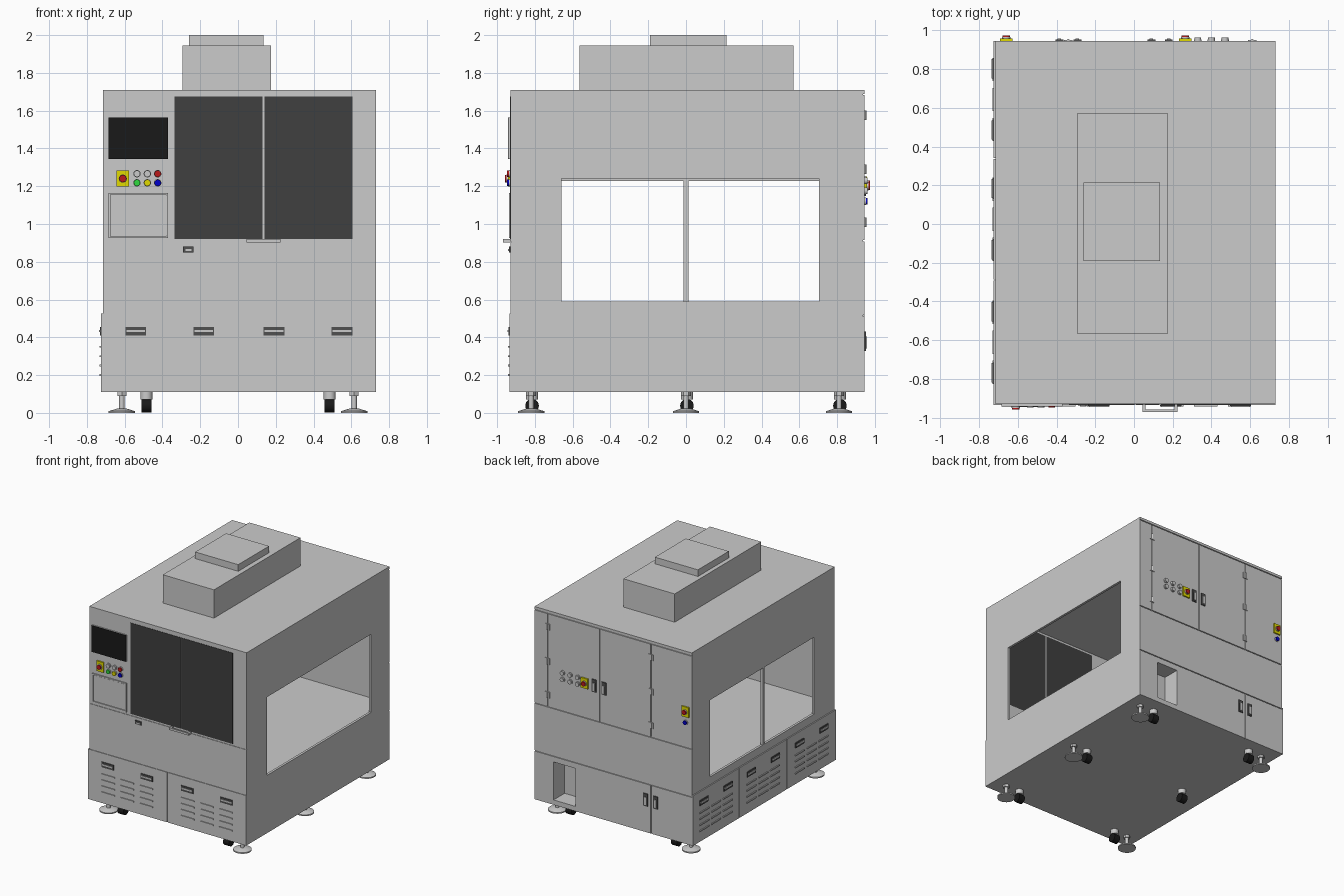
import bpy, bmesh, math
from mathutils import Matrix

if "Cube" in bpy.data.objects:
    bpy.data.objects.remove(bpy.data.objects["Cube"])


def material(name, r, g, b):
    m = bpy.data.materials.new(name)
    m.diffuse_color = (r, g, b, 1)
    m.use_nodes = True
    m.node_tree.nodes["Principled BSDF"].inputs["Base Color"].default_value = m.diffuse_color
    return m


BLACK = material("black", 0.01, 0.01, 0.01)
SMOKE = material("smoked_glass", 0.05, 0.05, 0.05)
DARK = material("dark_grey", 0.08, 0.08, 0.08)
RED = material("red", 0.5, 0.01, 0.01)
GREEN = material("green", 0.03, 0.7, 0.05)
YELLOW = material("yellow", 0.75, 0.7, 0.0)
BLUE = material("blue", 0.0, 0.0, 0.6)


def finish(name, bm, mat):
    me = bpy.data.meshes.new(name)
    bm.to_mesh(me)
    bm.free()
    ob = bpy.data.objects.new(name, me)
    bpy.context.collection.objects.link(ob)
    if mat:
        me.materials.append(mat)
    return ob


def boxes(name, items, mat=None):
    """One object from boxes given as (x0, x1, y0, y1, z0, z1)."""
    bm = bmesh.new()
    for x0, x1, y0, y1, z0, z1 in items:
        m = Matrix.Translation(((x0 + x1) / 2, (y0 + y1) / 2, (z0 + z1) / 2))
        bmesh.ops.create_cube(bm, size=1, matrix=m @ Matrix.Diagonal((x1 - x0, y1 - y0, z1 - z0, 1)))
    return finish(name, bm, mat)


def on_face(face, u0, u1, w0, w1, d0, d1):
    """Box on a cabinet face: u along it, w up, d outwards."""
    if face == "front":
        return (u0, u1, -0.93 - d1, -0.93 - d0, w0, w1)
    if face == "back":
        return (u0, u1, 0.945 + d0, 0.945 + d1, w0, w1)
    return (-0.715 - d1, -0.715 - d0, u0, u1, w0, w1)


def cylinder(name, axis, c, r, length, mat=None, r2=None, seg=24):
    bm = bmesh.new()
    rot = {"x": Matrix.Rotation(math.pi / 2, 4, "Y"), "y": Matrix.Rotation(math.pi / 2, 4, "X"), "z": Matrix()}[axis]
    bmesh.ops.create_cone(bm, cap_ends=True, segments=seg, radius1=r, radius2=r if r2 is None else r2,
                          depth=length, matrix=Matrix.Translation(c) @ rot)
    ob = finish(name, bm, mat)
    bpy.ops.object.select_all(action="DESELECT")
    ob.select_set(True)
    bpy.context.view_layer.objects.active = ob
    bpy.ops.object.shade_smooth_by_angle()
    return ob


def cut(target, items):
    cutter = boxes("cutter", items)
    cutter.hide_render = True
    mod = target.modifiers.new("cut", "BOOLEAN")
    mod.operation, mod.solver, mod.object = "DIFFERENCE", "EXACT", cutter
    bpy.context.view_layer.objects.active = target
    bpy.ops.object.modifier_apply(modifier=mod.name)
    bpy.data.objects.remove(cutter)


# Cabinet: hollow chamber, cable recess and horizontal seams
cabinet = boxes("cabinet", [(-0.715, 0.73, -0.93, 0.945, 0.11, 1.71)])
seams = [(-0.8, 0.8, 0.937, 1.0, z, z + 0.007) for z in (0.51, 0.907, 1.682)]
cut(cabinet, [(-0.695, 0.71, -0.91, 0.925, 0.585, 1.69),
              (0.355, 0.555, 0.8, 1.0, 0.15, 0.465),
              (-0.8, 0.8, -1.0, -0.926, 0.903, 0.908)] + seams)
# Side windows, door openings and vertical seams
verticals = [(x - 0.003, x + 0.003, 0.937, 1.0, 0.91, 1.685) for x in (0.61, 0.13, -0.34)]
cut(cabinet, [(0.6, 0.9, -0.66, 0.705, 0.59, 1.24),
              (-0.9, -0.6, -0.66, 0.705, 0.59, 1.228),
              (-0.335, 0.13, -1.0, -0.9, 0.92, 1.675),
              (0.14, 0.605, -1.0, -0.9, 0.92, 1.675),
              (-0.343, -0.337, 0.937, 1.0, 0.05, 0.514)] + verticals)
boxes("left_window_post", [(-0.715, -0.695, -0.012, 0.012, 0.585, 1.23)])

# Roof filter housing
boxes("roof_housing", [(-0.295, 0.175, -0.565, 0.57, 1.71, 1.945)])
boxes("roof_cap", [(-0.26, 0.135, -0.19, 0.215, 1.945, 2.0)])

# Front doors with pull loop and latch
for side, x0, x1 in (("left", -0.335, 0.13), ("right", 0.14, 0.605)):
    boxes(side + "_front_door", [on_face("front", x0, x1, 0.92, 1.675, -0.02, 0.003)], SMOKE)
boxes("door_pull", [on_face("front", 0.045, 0.225, 0.903, 0.92, 0.028, 0.04),
                    on_face("front", 0.045, 0.06, 0.903, 0.92, 0, 0.028),
                    on_face("front", 0.21, 0.225, 0.903, 0.92, 0, 0.028)])
boxes("door_latch", [on_face("front", -0.29, -0.235, 0.85, 0.88, 0, 0.008)], DARK)
boxes("door_latch_key", [on_face("front", -0.278, -0.247, 0.858, 0.868, 0.008, 0.012)])

# Control panel: screen and keyboard drawer
boxes("screen_housing", [on_face("front", -0.685, -0.37, 1.345, 1.565, 0, 0.01)])
boxes("screen", [on_face("front", -0.685, -0.37, 1.345, 1.565, 0.01, 0.013)], BLACK)
boxes("keyboard_drawer", [on_face("front", -0.672, -0.382, 0.938, 1.152, 0, 0.004)])
boxes("keyboard_drawer_frame", [on_face("front", -0.685, -0.37, 1.155, 1.165, 0, 0.008),
                                on_face("front", -0.685, -0.37, 0.925, 0.935, 0, 0.008),
                                on_face("front", -0.685, -0.675, 0.935, 1.155, 0, 0.008),
                                on_face("front", -0.38, -0.37, 0.935, 1.155, 0, 0.008)])


def button(name, face, u, w, mat=None, r=0.018, base=0.0):
    s, y = (-1, -0.93) if face == "front" else (1, 0.945)
    cylinder(name + "_ring", "y", (u, y + s * (base + 0.004), w), r * 1.08, 0.008)
    cylinder(name, "y", (u, y + s * (base + 0.011), w), r * 0.95, 0.012, mat)


def emergency_stop(name, face, u, w):
    boxes(name + "_box", [on_face(face, u - 0.032, u + 0.032, w - 0.042, w + 0.042, 0, 0.012)], YELLOW)
    button(name, face, u, w, RED, 0.02, 0.012)


# Push buttons on the front and back
emergency_stop("front_emergency_stop", "front", -0.61, 1.24)
for row, (w, mats) in enumerate(((1.266, (None, None, RED)), (1.218, (GREEN, YELLOW, BLUE)))):
    for i, mat in enumerate(mats):
        button(f"front_button_{row}_{i}", "front", -0.535 + 0.055 * i, w, mat)
for row, w in enumerate((1.23, 1.175)):
    for i in range(3):
        button(f"back_button_{row}_{i}", "back", 0.33 + 0.07 * i, w)
emergency_stop("back_emergency_stop", "back", 0.265, 1.2)
emergency_stop("rear_side_emergency_stop", "back", -0.66, 1.21)
button("rear_side_blue_button", "back", -0.66, 1.12, BLUE)


def pull_handle(name, face, u, w, d):
    boxes(name + "_cup", [on_face(face, u - 0.055, u + 0.055, w - 0.022, w + 0.022, d, d + 0.006)], DARK)
    boxes(name + "_bar", [on_face(face, u - 0.05, u + 0.05, w - 0.005, w + 0.008, d + 0.006, d + 0.01)])


def louvres(name, face, centres, d):
    boxes(name, [on_face(face, u - 0.06, u + 0.06, w - 0.005, w + 0.005, d, d + 0.007)
                 for u in centres for w in (0.2, 0.25, 0.3, 0.35)])


# Removable lower panels: two at the front, three on the left
panels = [("front", -0.725, 0.002, 0.005, 0.18), ("front", 0.01, 0.73, 0.005, 0.18),
          ("left", 0.342, 0.945, 0.01, 0.158), ("left", -0.286, 0.336, 0.01, 0.158),
          ("left", -0.93, -0.292, 0.01, 0.158)]
for i, (face, u0, u1, d, half) in enumerate(panels):
    mid = (u0 + u1) / 2
    boxes(f"{face}_lower_panel_{i}", [on_face(face, u0, u1, 0.11, 0.525, 0, d)])
    for s in (-1, 1):
        pull_handle(f"{face}_panel_handle_{i}_{s}", face, mid + s * half, 0.432, d)
    step = 0.175 if face == "front" else 0.155
    louvres(f"{face}_louvres_{i}", face, [mid - step, mid, mid + step], d)

# Back door handles and hinges
for i, (u, w) in enumerate(((0.18, 1.2), (0.09, 1.2), (-0.292, 0.38), (-0.385, 0.38))):
    boxes(f"back_handle_{i}", [on_face("back", u - 0.02, u + 0.02, w - 0.052, w + 0.052, 0, 0.008)], DARK)
    boxes(f"back_handle_lever_{i}", [on_face("back", u - 0.009, u + 0.009, w - 0.04, w + 0.025, 0.008, 0.013)])
for u in (0.61, -0.34):
    for w in (1.575, 1.29, 1.01):
        boxes("back_hinge", [on_face("back", u - 0.022, u + 0.022, w - 0.025, w + 0.025, 0, 0.005)])
        cylinder("back_hinge_pin", "z", (u, 0.949, w), 0.007, 0.05, seg=12)

# Levelling feet (none at the left middle) and casters
for y in (-0.82, 0.0, 0.81):
    for x in (-0.615, 0.615):
        if x < 0 and y == 0.0:
            continue
        cylinder("foot_pad", "z", (x, y, 0.005), 0.07, 0.01, seg=32)
        cylinder("foot_cone", "z", (x, y, 0.017), 0.066, 0.014, r2=0.022, seg=32)
        cylinder("foot_stem", "z", (x, y, 0.065), 0.014, 0.09)
        cylinder("foot_nut", "z", (x, y, 0.1), 0.027, 0.02, seg=6)
    for x in (-0.485, 0.485):
        cylinder("caster_wheel", "x", (x, y + 0.005, 0.038), 0.036, 0.054, BLACK)
        cylinder("caster_mount", "z", (x, y + 0.005, 0.091), 0.032, 0.038)
